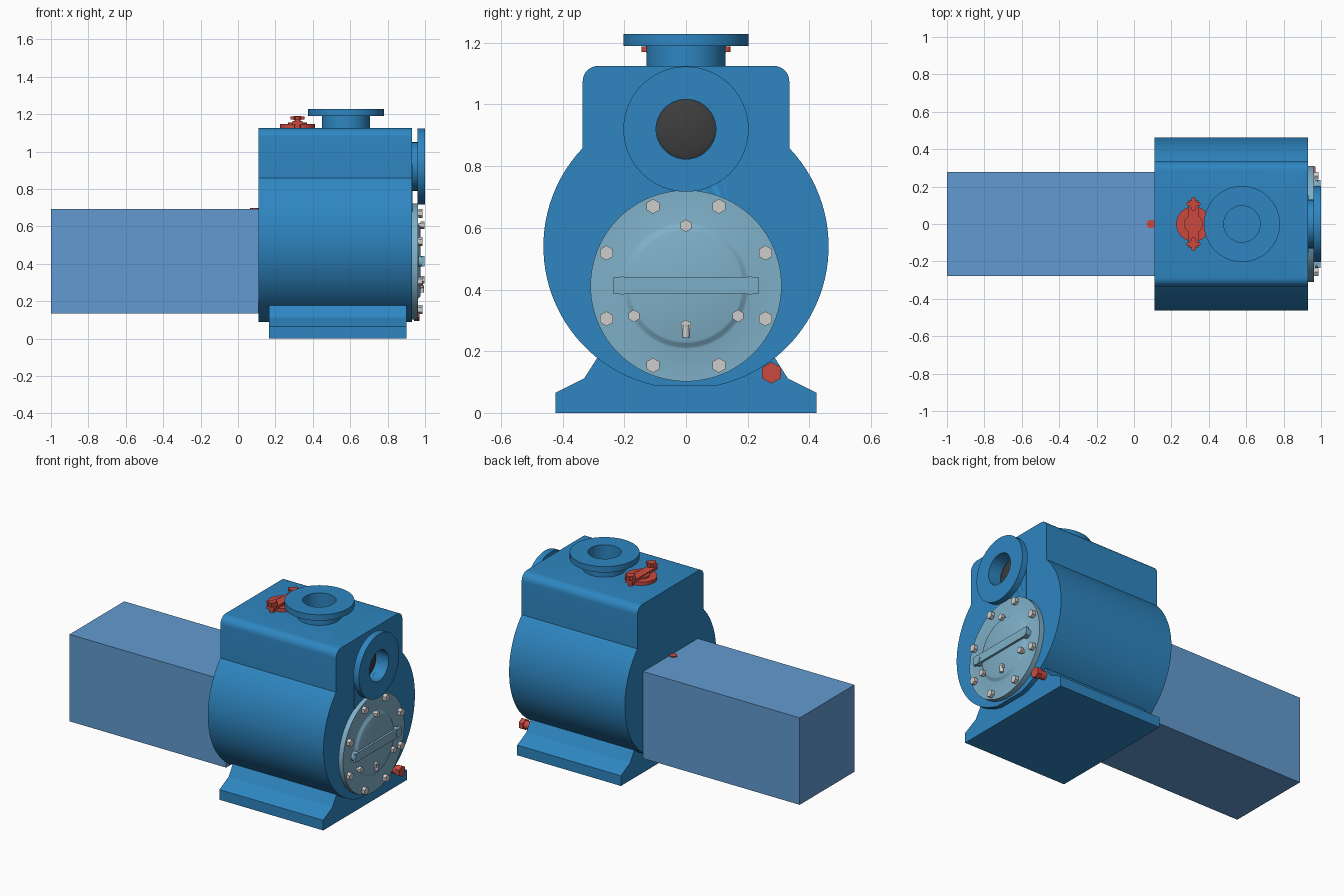
import bpy, bmesh, math
from mathutils import Vector

if "Cube" in bpy.data.objects:
    bpy.data.objects.remove(bpy.data.objects["Cube"])


def material(name, rgb):
    lin = [((c / 255 + 0.055) / 1.055) ** 2.4 for c in rgb]
    m = bpy.data.materials.new(name)
    m.diffuse_color = (*lin, 1)
    m.use_nodes = True
    m.node_tree.nodes["Principled BSDF"].inputs["Base Color"].default_value = m.diffuse_color
    return m


BLUE = material("body_blue", (46, 134, 193))
PALE = material("cover_grey_blue", (127, 176, 200))
DRIVE = material("drive_blue", (98, 154, 208))
RED = material("fitting_red", (203, 74, 64))
STEEL = material("bolt_steel", (208, 206, 203))
DARK = material("rubber_dark", (62, 62, 62))


def finish(name, bm, mat):
    bmesh.ops.remove_doubles(bm, verts=bm.verts, dist=1e-5)
    bmesh.ops.recalc_face_normals(bm, faces=bm.faces)
    me = bpy.data.meshes.new(name)
    bm.to_mesh(me)
    bm.free()
    me.materials.append(mat)
    ob = bpy.data.objects.new(name, me)
    bpy.context.collection.objects.link(ob)
    smooth(ob)
    return ob


def smooth(ob):
    bpy.ops.object.select_all(action='DESELECT')
    ob.select_set(True)
    bpy.context.view_layer.objects.active = ob
    bpy.ops.object.shade_smooth_by_angle(angle=math.radians(30))


def box(name, lo, hi, mat):
    bm = bmesh.new()
    bmesh.ops.create_cube(bm, size=1)
    for v in bm.verts:
        v.co = Vector([(a + b) / 2 + c * (b - a) for a, b, c in zip(lo, hi, v.co)])
    return finish(name, bm, mat)


def extrude_x(name, pts, x0, x1, mat):
    """Extrude a closed (y, z) outline along x."""
    bm = bmesh.new()
    a = [bm.verts.new((x0, y, z)) for y, z in pts]
    b = [bm.verts.new((x1, y, z)) for y, z in pts]
    bm.faces.new(a)
    bm.faces.new(b)
    for i in range(len(pts)):
        j = (i + 1) % len(pts)
        bm.faces.new((a[i], a[j], b[j], b[i]))
    return finish(name, bm, mat)


def lathe(name, profile, at, axis, mat, n=64, phase=0.0, closed=False):
    """Turn (radius, height) points about x or z; closed makes a tube."""
    bm = bmesh.new()
    if not closed:
        profile = [(0, profile[0][1])] + profile + [(0, profile[-1][1])]
    rings = []
    for r, h in profile:
        ring = []
        for k in range(1 if r == 0 else n):
            t = phase + 2 * math.pi * k / n
            c, s = r * math.cos(t), r * math.sin(t)
            co = (h, at[0] + c, at[1] + s) if axis == 'X' else (at[0] + c, at[1] + s, h)
            ring.append(bm.verts.new(co))
        rings.append(ring)
    if closed:
        pairs = zip(rings, rings[1:] + rings[:1])
    else:
        pairs = zip(rings[1:-2], rings[2:-1])
        bm.faces.new(rings[1])
        bm.faces.new(rings[-2])
        for ring in (rings[0], rings[-1]):
            bm.verts.remove(ring[0])
    for a, b in pairs:
        for k in range(n):
            j = (k + 1) % n
            bm.faces.new((a[k], a[j], b[j], b[k]))
    return finish(name, bm, mat)


def cyl(name, at, axis, h0, h1, r, mat, n=32, phase=0.0):
    return lathe(name, [(r, h0), (r, h1)], at, axis, mat, n, phase)


def hexa(name, at, h0, h1, r, mat):
    return cyl(name, at, 'X', h0, h1, r, mat, 6, math.pi / 6)


def cut(ob, cutter):
    mod = ob.modifiers.new("hole", 'BOOLEAN')
    mod.object = cutter
    mod.operation = 'DIFFERENCE'
    mod.solver = 'EXACT'
    bpy.context.view_layer.objects.active = ob
    bpy.ops.object.modifier_apply(modifier=mod.name)


# Casing: round belly with a rounded box on top
CZ, R, HW, TOP, FIL = 0.54, 0.4625, 0.335, 1.125, 0.05
half = [(0.10, CZ - math.sqrt(R * R - 0.01))]
a0 = math.atan2(half[0][1] - CZ, 0.10)
a1 = math.acos(HW / R)
for i in range(1, 33):
    t = a0 + (a1 - a0) * i / 32
    half.append((R * math.cos(t), CZ + R * math.sin(t)))
for i in range(9):
    t = math.pi / 2 * i / 8
    half.append((HW - FIL + FIL * math.cos(t), TOP - FIL + FIL * math.sin(t)))
outline = half + [(-y, z) for y, z in reversed(half)]
casing = extrude_x("casing", outline, 0.11, 0.93, BLUE)
pad = box("suction_pad", (0.925, -0.155, 0.60), (0.934, 0.155, 0.93), BLUE)

# Openings for the two ports
SZ, DX, BORE = 0.92, 0.577, 0.097
c1 = cyl("discharge_cutter", (DX, 0), 'Z', 0.95, 1.3, BORE, BLUE, 64)
c2 = cyl("suction_cutter", (0, SZ), 'X', 0.90, 1.1, BORE, BLUE, 64)
cut(casing, c1)
cut(casing, c2)
cut(pad, c2)
for c in (c1, c2):
    bpy.data.objects.remove(c)
smooth(casing)

# Flanged ports
lathe("suction_port", [(BORE, 0.93), (0.13, 0.93), (0.13, 0.96), (0.203, 0.96),
                       (0.203, 1.0), (BORE, 1.0)], (0, SZ), 'X', BLUE, closed=True)
lathe("discharge_port", [(BORE, 1.12), (0.128, 1.12), (0.128, 1.19), (0.203, 1.19),
                         (0.203, 1.228), (BORE, 1.228)], (DX, 0), 'Z', BLUE, closed=True)
lathe("check_valve_flap", [(0.0965, 0.90), (0.0965, 0.912), (0.085, 0.918)],
      (0, SZ), 'X', DARK)

# Foot with sloped shoulders
foot = [(0.423, 0.0), (0.423, 0.065), (0.33, 0.112), (0.288, 0.178)]
extrude_x("foot", foot + [(-y, z) for y, z in reversed(foot)], 0.165, 0.90, BLUE)

# Drive block behind the casing, with its small plug
box("drive_block", (-1.0, -0.277, 0.135), (0.11, 0.277, 0.692), DRIVE)
cyl("drive_plug", (0.09, 0), 'Z', 0.68, 0.698, 0.025, RED, 6)

# Round inspection cover with a raised centre
PZ = 0.412
lathe("cover_plate", [(0.31, 0.925), (0.31, 0.962), (0.205, 0.962), (0.198, 0.964),
                      (0.188, 0.974), (0.18, 0.977)], (0, PZ), 'X', PALE, 96)
for k in range(8):
    t = math.radians(22.5 + 45 * k)
    at = (0.279 * math.cos(t), PZ + 0.279 * math.sin(t))
    cyl("cover_washer", at, 'X', 0.96, 0.967, 0.018, STEEL, 24)
    hexa("cover_bolt", at, 0.965, 0.987, 0.024, STEEL)
for k in range(3):
    t = math.radians(90 + 120 * k)
    at = (0.195 * math.cos(t), PZ + 0.195 * math.sin(t))
    cyl("inner_stud", at, 'X', 0.96, 0.98, 0.012, STEEL, 24)
    hexa("inner_bolt", at, 0.976, 0.996, 0.02, STEEL)

# Cover handle and little vent valve
box("cover_handle", (0.982, -0.235, 0.386), (0.996, 0.235, 0.441), PALE)
for s in (-1, 1):
    cyl("handle_post", (s * 0.207, 0.413), 'X', 0.965, 0.998, 0.029, PALE)
hexa("vent_nut", (0, 0.283), 0.97, 0.99, 0.019, STEEL)
cyl("vent_spout", (0.984, 0), 'Z', 0.245, 0.285, 0.011, STEEL, 20)

# Drain plug low on the end face
hexa("drain_plug", (0.277, 0.13), 0.94, 0.97, 0.035, RED)
cyl("drain_collar", (0.277, 0.13), 'X', 0.895, 0.942, 0.026, RED)

# Filler cap with clamp bar and two hand knobs
FX = 0.318
cyl("filler_cap", (FX, 0), 'Z', 1.12, 1.146, 0.093, RED, 48)
cyl("filler_cap_boss", (FX, 0), 'Z', 1.14, 1.156, 0.05, RED)
box("clamp_bar", (FX - 0.027, -0.125, 1.143), (FX + 0.027, 0.125, 1.162), RED)
for s in (-1, 1):
    y = s * 0.107
    cyl("clamp_stud", (FX, y), 'Z', 1.12, 1.172, 0.016, RED, 24)
    cyl("knob_hub", (FX, y), 'Z', 1.168, 1.19, 0.022, RED, 24)
    for dx, dy in ((1, 0), (-1, 0), (0, 1), (0, -1)):
        cyl("knob_lobe", (FX + dx * 0.025, y + dy * 0.025), 'Z', 1.171, 1.188, 0.012, RED, 16)
